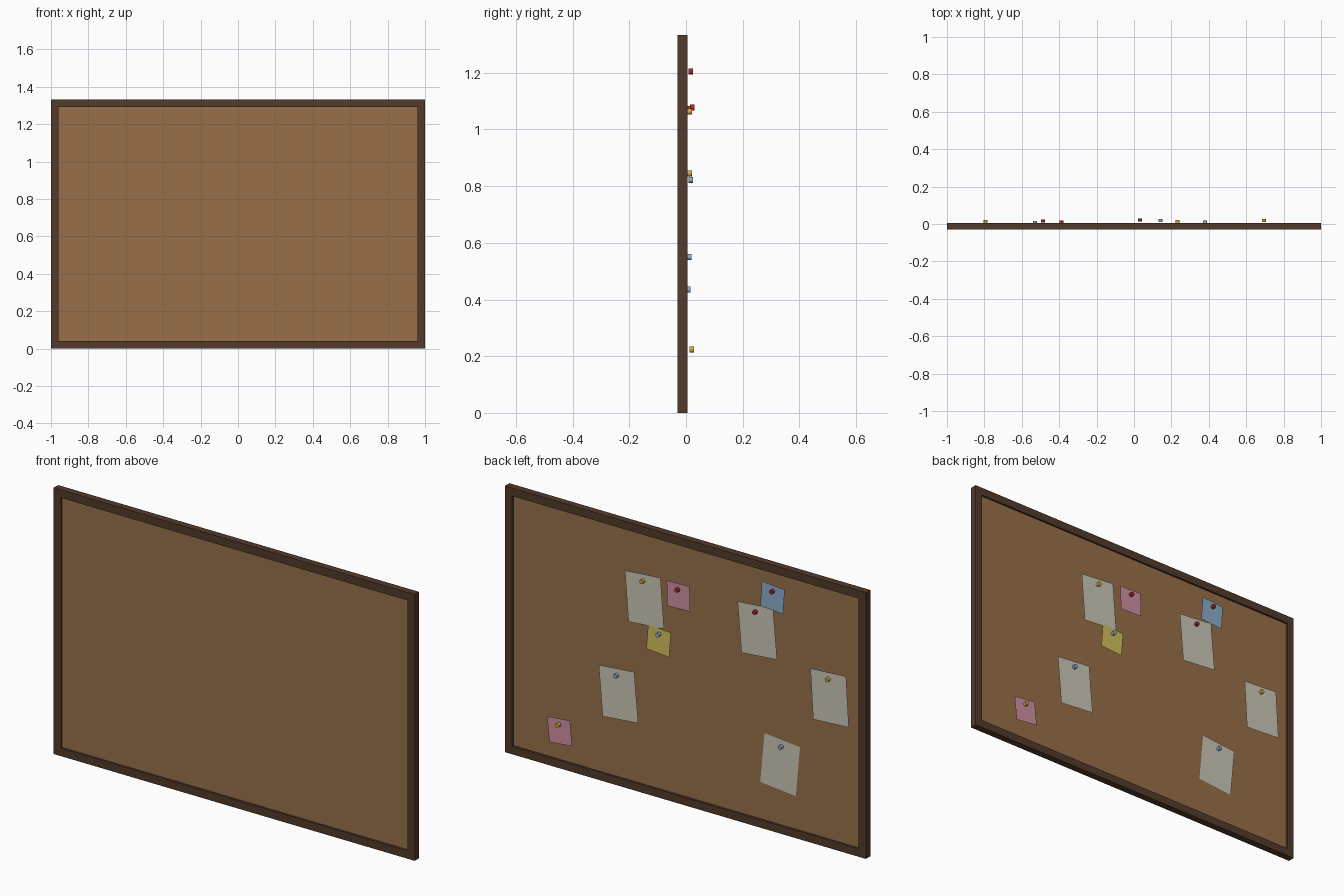
import bpy, bmesh
from math import radians, sin, cos, pi

if "Cube" in bpy.data.objects:
    bpy.data.objects.remove(bpy.data.objects["Cube"])

W, H, RIM = 1.0, 1.333, 0.04


def material(name, rgb):
    m = bpy.data.materials.new(name)
    m.diffuse_color = (*rgb, 1)
    m.use_nodes = True
    m.node_tree.nodes["Principled BSDF"].inputs["Base Color"].default_value = m.diffuse_color
    return m


wood = material("dark_wood", (0.085, 0.043, 0.024))
cork = material("cork", (0.31, 0.16, 0.067))
SHEET = {
    "white": material("white_paper", (0.60, 0.57, 0.47)),
    "pink": material("pink_paper", (0.62, 0.28, 0.36)),
    "blue": material("blue_paper", (0.26, 0.42, 0.60)),
    "yellow": material("yellow_paper", (0.64, 0.53, 0.11)),
}
PIN = {
    "red": material("red_pin", (0.40, 0.02, 0.025)),
    "blue": material("blue_pin", (0.26, 0.42, 0.60)),
    "yellow": material("yellow_pin", (0.65, 0.40, 0.05)),
}


def add_object(name, bm, mat):
    bmesh.ops.recalc_face_normals(bm, faces=bm.faces)
    me = bpy.data.meshes.new(name)
    bm.to_mesh(me)
    bm.free()
    me.materials.append(mat)
    ob = bpy.data.objects.new(name, me)
    bpy.context.collection.objects.link(ob)
    return ob


# Mitred rectangular frame ring
def frame(y0, y1):
    bm = bmesh.new()
    loops = []
    for inset, y in ((0, y0), (0, y1), (RIM, y1), (RIM, y0)):
        x, zb, zt = W - inset, inset, H - inset
        loops.append([bm.verts.new(c) for c in
                      ((-x, y, zb), (x, y, zb), (x, y, zt), (-x, y, zt))])
    for i in range(4):
        a, b = loops[i], loops[(i + 1) % 4]
        for j in range(4):
            k = (j + 1) % 4
            bm.faces.new((a[j], a[k], b[k], b[j]))
    add_object("frame", bm, wood)


# Recessed cork panel
def panel(y0, y1):
    bm = bmesh.new()
    bmesh.ops.create_cube(bm, size=1)
    for v in bm.verts:
        v.co.x *= 2 * (W - RIM)
        v.co.y = y0 if v.co.y < 0 else y1
        v.co.z = H / 2 + v.co.z * (H - 2 * RIM)
    add_object("cork_panel", bm, cork)


# Pinned sheet: origin at the pin, tilted about it
def sheet(name, x, y, z, tilt, w, h, above, colour):
    bm = bmesh.new()
    bm.faces.new([bm.verts.new(c) for c in (
        (w / 2, 0, above - h), (-w / 2, 0, above - h),
        (-w / 2, 0, above), (w / 2, 0, above))])
    ob = add_object(name, bm, SHEET[colour])
    ob.location = (x, y, z)
    ob.rotation_euler.y = radians(tilt)


# Short round pin head
def pin(name, x, y, z, colour):
    bpy.ops.mesh.primitive_cylinder_add(
        vertices=16, radius=0.0105, depth=0.016,
        location=(x, y + 0.008, z), rotation=(pi / 2, 0, 0))
    ob = bpy.context.object
    ob.name = name
    ob.data.materials.append(PIN[colour])
    bpy.ops.object.shade_smooth_by_angle()


frame(-0.03, 0.005)
panel(-0.02, -0.005)

# kind, x, y, z, tilt, sheet colour, pin colour
NOTES = [
    ("paper", -0.53, 0.000, 0.435, -5.3, "white", "blue"),
    ("paper", -0.388, 0.0015, 1.073, 5, "white", "red"),
    ("paper", 0.38, 0.003, 0.55, 5, "white", "blue"),
    ("paper", -0.793, 0.0045, 0.845, 3.5, "white", "yellow"),
    ("paper", 0.233, 0.006, 1.063, 4.5, "white", "yellow"),
    ("note", -0.487, 0.008, 1.205, -4, "blue", "red"),
    ("note", 0.142, 0.0095, 0.822, -4.5, "yellow", "blue"),
    ("note", 0.695, 0.012, 0.223, 6, "pink", "yellow"),
    ("note", 0.033, 0.014, 1.077, 1.5, "pink", "red"),
]
SIZE = {"paper": (0.198, 0.252, 0.033), "note": (0.127, 0.126, 0.029)}
for i, (kind, x, y, z, tilt, col, pcol) in enumerate(NOTES, 1):
    sheet(f"{kind}_{i}", x, y, z, tilt, *SIZE[kind], col)
    pin(f"pin_{i}", x, y, z, pcol)
